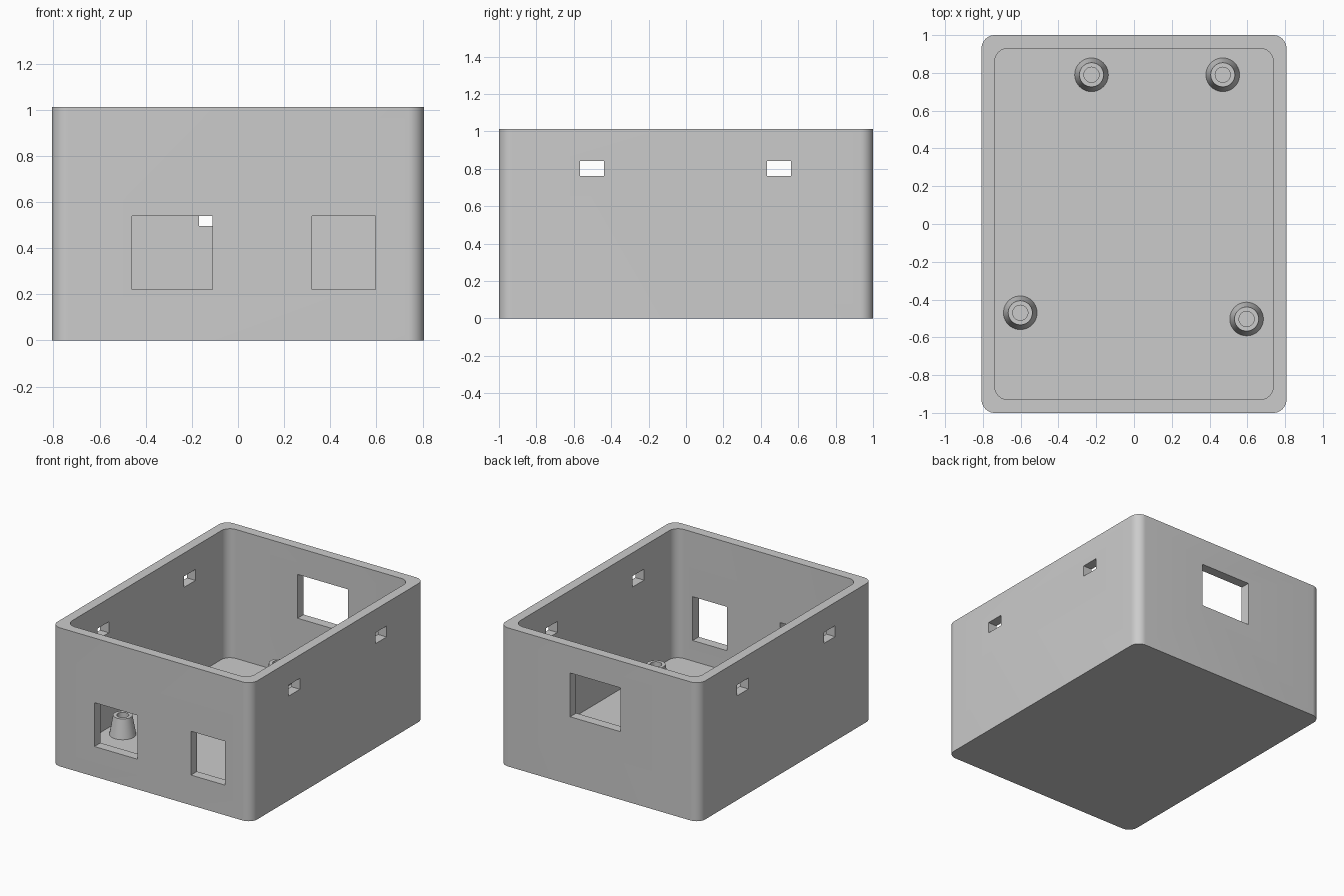
import bpy, bmesh, math
from mathutils import Vector

cube = bpy.data.objects.get("Cube")
if cube:
    bpy.data.objects.remove(cube, do_unlink=True)

HALF_X, HALF_Y, HEIGHT = 0.807, 1.0, 1.012
WALL, FLOOR, CORNER = 0.07, 0.07, 0.07

grey = bpy.data.materials.new("plain grey")
grey.use_nodes = True
colour = (0.6, 0.6, 0.6, 1)
grey.diffuse_color = colour
grey.node_tree.nodes["Principled BSDF"].inputs["Base Color"].default_value = colour


def make_object(name, bm):
    bmesh.ops.recalc_face_normals(bm, faces=bm.faces)
    mesh = bpy.data.meshes.new(name)
    bm.to_mesh(mesh)
    bm.free()
    mesh.materials.append(grey)
    obj = bpy.data.objects.new(name, mesh)
    bpy.context.collection.objects.link(obj)
    return obj


def rounded_prism(name, hx, hy, radius, z0, z1, steps=10):
    bm = bmesh.new()
    ring = []
    for quarter, (sx, sy) in enumerate([(1, 1), (-1, 1), (-1, -1), (1, -1)]):
        for i in range(steps + 1):
            a = (quarter + i / steps) * math.pi / 2
            ring.append(bm.verts.new((sx * (hx - radius) + radius * math.cos(a),
                                      sy * (hy - radius) + radius * math.sin(a), z0)))
    base = bm.faces.new(ring)
    top = bmesh.ops.extrude_face_region(bm, geom=[base], use_keep_orig=True)
    bmesh.ops.translate(bm, vec=(0, 0, z1 - z0),
                        verts=[g for g in top["geom"] if isinstance(g, bmesh.types.BMVert)])
    return make_object(name, bm)


def box(name, low, high):
    low, high = Vector(low), Vector(high)
    bm = bmesh.new()
    bmesh.ops.create_cube(bm, size=1)
    bmesh.ops.scale(bm, vec=high - low, verts=bm.verts)
    bmesh.ops.translate(bm, vec=(low + high) / 2, verts=bm.verts)
    return make_object(name, bm)


def activate(obj):
    bpy.ops.object.select_all(action='DESELECT')
    obj.select_set(True)
    bpy.context.view_layer.objects.active = obj


def cut(target, cutter):
    cutter.hide_render = True
    mod = target.modifiers.new("cut", 'BOOLEAN')
    mod.operation = 'DIFFERENCE'
    mod.solver = 'EXACT'
    mod.object = cutter
    activate(target)
    bpy.ops.object.modifier_apply(modifier=mod.name)
    bpy.data.objects.remove(cutter, do_unlink=True)


def smooth(obj):
    activate(obj)
    bpy.ops.object.shade_smooth_by_angle(angle=math.radians(30))


# Open-topped enclosure
body = rounded_prism("enclosure", HALF_X, HALF_Y, CORNER, 0, HEIGHT)
cut(body, rounded_prism("cavity", HALF_X - WALL, HALF_Y - WALL, CORNER, FLOOR, HEIGHT + 0.2))

# Port openings: wall side, left and right edge, bottom and top
for side, x0, x1, z0, z1 in [(-1, -0.46, -0.11, 0.22, 0.54),
                             (-1, 0.32, 0.597, 0.22, 0.54),
                             (1, -0.17, 0.236, 0.497, 0.817)]:
    y0, y1 = sorted((side * (HALF_Y - 0.15), side * (HALF_Y + 0.1)))
    cut(body, box("port", (x0, y0, z0), (x1, y1, z1)))

# Small slots through both side walls
for y in (-0.503, 0.497):
    cut(body, box("slot", (-1, y - 0.065, 0.762), (1, y + 0.065, 0.842)))
smooth(body)


# Tapered hollow mounting posts
def mounting_post(name, x, y, sides=40):
    profile = [(0.09, FLOOR - 0.005), (0.064, 0.21), (0.04, 0.21), (0.04, FLOOR + 0.002)]
    bm = bmesh.new()
    rings = [[bm.verts.new((x + r * math.cos(2 * math.pi * i / sides),
                            y + r * math.sin(2 * math.pi * i / sides), z))
              for i in range(sides)] for r, z in profile]
    for a, b in zip(rings, rings[1:]):
        for i in range(sides):
            j = (i + 1) % sides
            bm.faces.new((a[i], a[j], b[j], b[i]))
    bm.faces.new(rings[-1])
    bm.faces.new(rings[0])
    smooth(make_object(name, bm))


mounting_post("back_right_post", -0.225, 0.79)
mounting_post("back_left_post", 0.47, 0.79)
mounting_post("front_right_post", -0.602, -0.47)
mounting_post("front_left_post", 0.596, -0.503)
